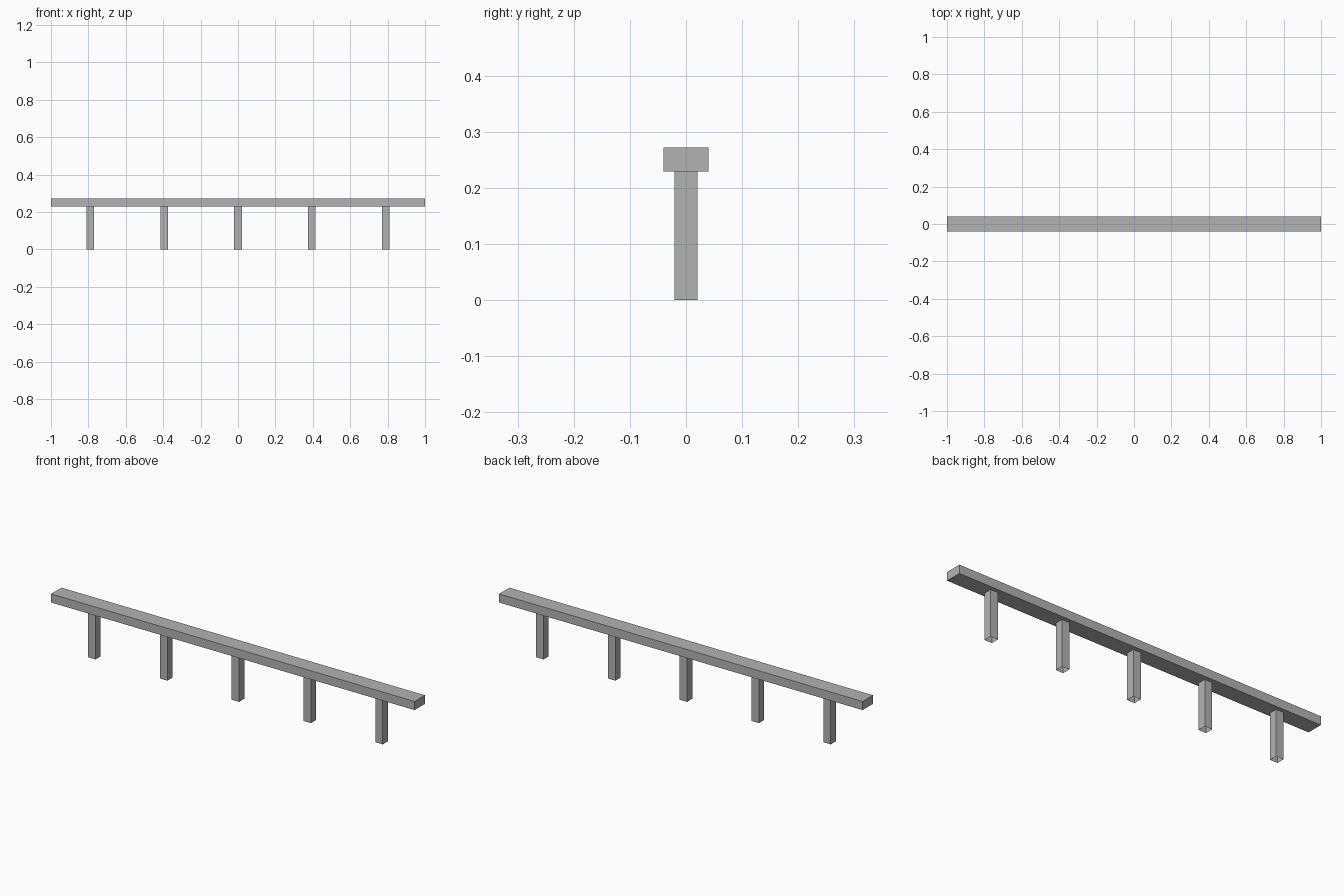
import bpy
import bmesh
from mathutils import Vector

default = bpy.data.objects.get("Cube")
if default:
    bpy.data.objects.remove(default, do_unlink=True)

grey = bpy.data.materials.new("plain_grey")
grey.use_nodes = True
colour = (0.45, 0.45, 0.45, 1)
grey.diffuse_color = colour
grey.node_tree.nodes["Principled BSDF"].inputs["Base Color"].default_value = colour


def box(name, size, centre, open_ends=False):
    """Box with sharp edges; open_ends removes its top and bottom."""
    bm = bmesh.new()
    bmesh.ops.create_cube(bm, size=1)
    bmesh.ops.scale(bm, vec=Vector(size), verts=bm.verts)
    if open_ends:
        ends = [f for f in bm.faces if abs(f.normal.z) > 0.5]
        bmesh.ops.delete(bm, geom=ends, context="FACES_ONLY")
    mesh = bpy.data.meshes.new(name)
    bm.to_mesh(mesh)
    bm.free()
    mesh.materials.append(grey)
    obj = bpy.data.objects.new(name, mesh)
    obj.location = centre
    bpy.context.collection.objects.link(obj)
    return obj


underside, top = 0.229, 0.272
spacing = 0.395

# Long top rail
box("rail", (2, 0.081, top - underside), (0, 0, (top + underside) / 2))

# Row of hollow posts, open at the foot
for i in range(5):
    box(f"post_{i + 1}", (0.041, 0.041, underside),
        ((i - 2) * spacing, 0, underside / 2), open_ends=True)
